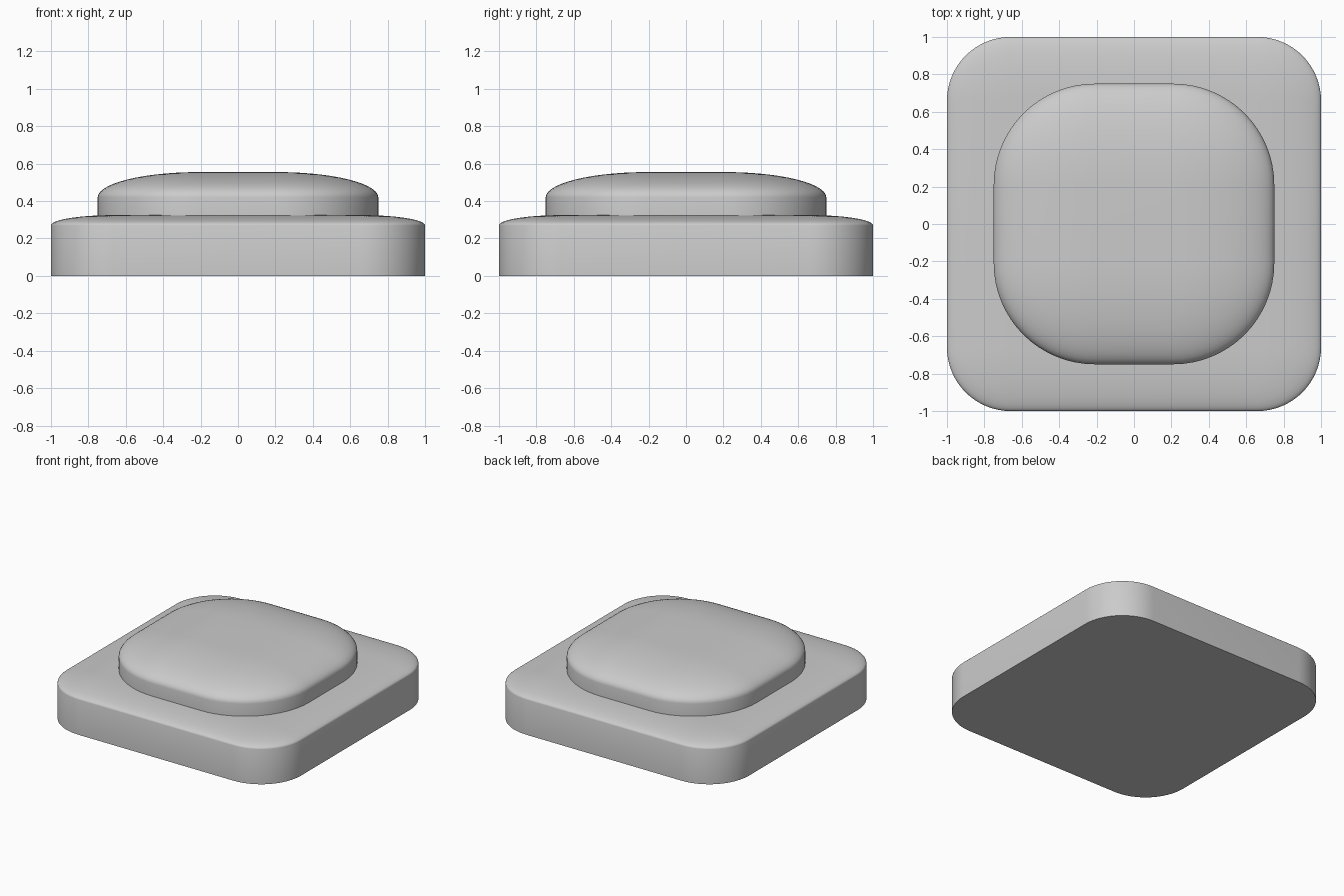
import bpy
import bmesh
from math import sin, cos, pi, radians

cube = bpy.data.objects.get("Cube")
if cube:
    bpy.data.objects.remove(cube, do_unlink=True)

grey = bpy.data.materials.new("light grey")
grey.use_nodes = True
colour = (0.6, 0.6, 0.6, 1)
grey.diffuse_color = colour
grey.node_tree.nodes["Principled BSDF"].inputs["Base Color"].default_value = colour

ARC = 16    # segments per rounded corner
DOME = 14   # segments over the rounded top edge


def ring(bm, half, radius, z):
    """Outline of a rounded square, counter-clockwise from above."""
    verts = []
    centre = half - radius
    for quarter in range(4):
        mid = (quarter + 0.5) * pi / 2
        cx = centre if cos(mid) > 0 else -centre
        cy = centre if sin(mid) > 0 else -centre
        for i in range(ARC + 1):
            a = (quarter + i / ARC) * pi / 2
            verts.append(bm.verts.new((cx + radius * cos(a), cy + radius * sin(a), z)))
    return verts


def cushion(name, half, radius, bottom, shoulder, top):
    """Rounded square block whose top edge is a flattened quarter round."""
    bm = bmesh.new()
    rings = [ring(bm, half, radius, bottom)]
    for i in range(DOME + 1):
        a = i / DOME * pi / 2
        inset = radius * (1 - cos(a))
        rings.append(ring(bm, half - inset, radius - inset,
                          shoulder + (top - shoulder) * sin(a)))
    for low, high in zip(rings, rings[1:]):
        for i in range(len(low)):
            j = (i + 1) % len(low)
            bm.faces.new((low[i], low[j], high[j], high[i]))
    bm.faces.new(rings[0][::-1])
    bm.faces.new(rings[-1])
    bmesh.ops.remove_doubles(bm, verts=bm.verts[:], dist=0.0001)
    bmesh.ops.recalc_face_normals(bm, faces=bm.faces[:])
    mesh = bpy.data.meshes.new(name)
    bm.to_mesh(mesh)
    bm.free()
    mesh.materials.append(grey)
    obj = bpy.data.objects.new(name, mesh)
    bpy.context.collection.objects.link(obj)
    bpy.ops.object.select_all(action="DESELECT")
    obj.select_set(True)
    bpy.context.view_layer.objects.active = obj
    bpy.ops.object.shade_smooth_by_angle(angle=radians(40))
    return obj


# Wide base plate and the domed button on it
cushion("base", 1.0, 0.34, 0.0, 0.27, 0.325)
cushion("button", 0.75, 0.54, 0.3, 0.42, 0.555)
